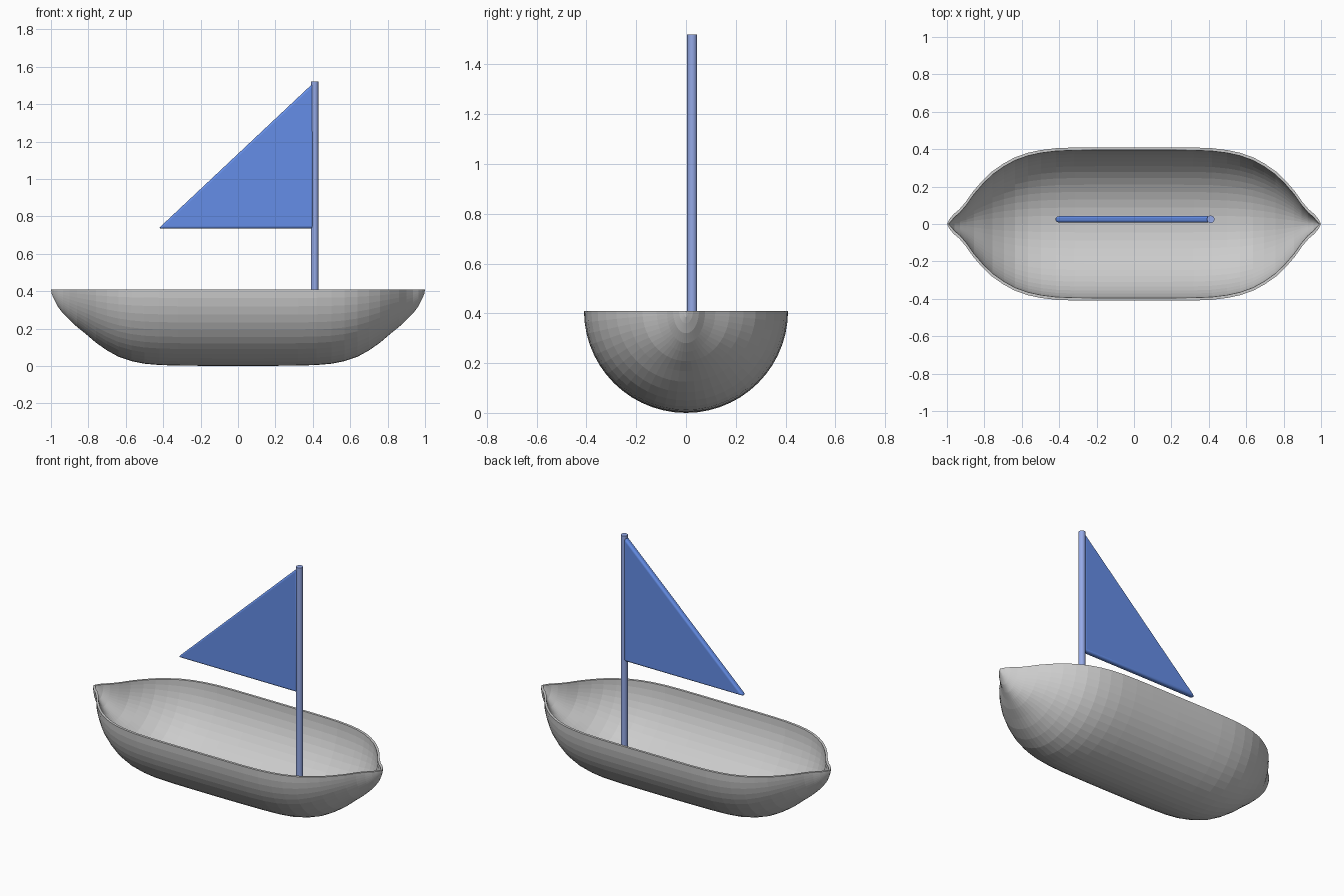
import bpy, bmesh, math

if "Cube" in bpy.data.objects:
    bpy.data.objects.remove(bpy.data.objects["Cube"])

def material(name, rgb):
    m = bpy.data.materials.new(name)
    m.diffuse_color = (*rgb, 1)
    m.use_nodes = True
    m.node_tree.nodes["Principled BSDF"].inputs["Base Color"].default_value = m.diffuse_color
    return m

def make_object(name, bm, mat=None):
    bmesh.ops.recalc_face_normals(bm, faces=bm.faces)
    me = bpy.data.meshes.new(name)
    bm.to_mesh(me)
    bm.free()
    ob = bpy.data.objects.new(name, me)
    bpy.context.collection.objects.link(ob)
    if mat:
        me.materials.append(mat)
    return ob

RIM = 0.41
T = 0.015   # wall thickness

# Hull stations: x, half width at the rim, height of the keel
half = [(0.0, 0.41, 0.0), (0.2, 0.41, 0.001), (0.32, 0.409, 0.002),
        (0.42, 0.405, 0.005), (0.50, 0.395, 0.012), (0.57, 0.38, 0.026),
        (0.64, 0.355, 0.05), (0.70, 0.322, 0.083), (0.76, 0.28, 0.125),
        (0.81, 0.232, 0.168), (0.86, 0.175, 0.208), (0.90, 0.118, 0.245),
        (0.935, 0.077, 0.28), (0.965, 0.052, 0.32), (0.985, 0.028, 0.36),
        (0.996, 0.008, 0.385)]
stations = [(-x, w, z) for x, w, z in reversed(half[1:])] + half
N = 28

def skin(bm, inset):
    rows = []
    for x, w, z in stations:
        w, d = max(w - inset, 0.002), max(RIM - z - inset, 0.006)
        x *= 1 - inset * 0.4
        rows.append([bm.verts.new((x, -w * math.cos(math.pi * i / N),
                                   RIM - d * math.sin(math.pi * i / N)))
                     for i in range(N + 1)])
    for a, b in zip(rows, rows[1:]):
        for i in range(N):
            bm.faces.new((a[i], a[i + 1], b[i + 1], b[i]))
    # pointed ends
    for row, s in ((rows[0], -1), (rows[-1], 1)):
        tip = bm.verts.new((s * (1 - inset * 0.4), 0, RIM))
        for i in range(N):
            bm.faces.new((row[i], row[i + 1], tip))
        row.append(tip)
    # rim loop, all the way round
    return ([r[0] for r in rows] + [rows[-1][-1]]
            + [r[N] for r in reversed(rows)] + [rows[0][-1]])

# Open hull: outer and inner skins joined along the rim
bm = bmesh.new()
outer, inner = skin(bm, 0), skin(bm, T)
for i in range(len(outer)):
    j = (i + 1) % len(outer)
    bm.faces.new((outer[i], outer[j], inner[j], inner[i]))
make_object("hull", bm)

# Mast, standing on the hull floor
bpy.ops.mesh.primitive_cylinder_add(vertices=24, radius=0.02, depth=1.51,
                                    location=(0.41, 0.025, 0.765))
mast = bpy.context.object
mast.name = "mast"
mast.data.materials.append(material("mast_blue", (0.30, 0.40, 0.80)))
bpy.ops.object.shade_smooth_by_angle()

# Triangular sail with softened edges
bm = bmesh.new()
pts = [(-0.425, 0.735), (0.402, 0.735), (0.402, 1.512)]
face = bm.faces.new([bm.verts.new((x, 0.007, z)) for x, z in pts])
ext = bmesh.ops.extrude_face_region(bm, geom=[face])
bmesh.ops.translate(bm, vec=(0, 0.036, 0),
                    verts=[v for v in ext["geom"] if isinstance(v, bmesh.types.BMVert)])
sail = make_object("sail", bm, material("sail_blue", (0.13, 0.27, 0.80)))
bev = sail.modifiers.new("soft_edges", "BEVEL")
bev.width = 0.012
bev.segments = 3
bev.limit_method = "ANGLE"
bpy.ops.object.select_all(action="DESELECT")
sail.select_set(True)
bpy.context.view_layer.objects.active = sail
bpy.ops.object.shade_smooth_by_angle()
